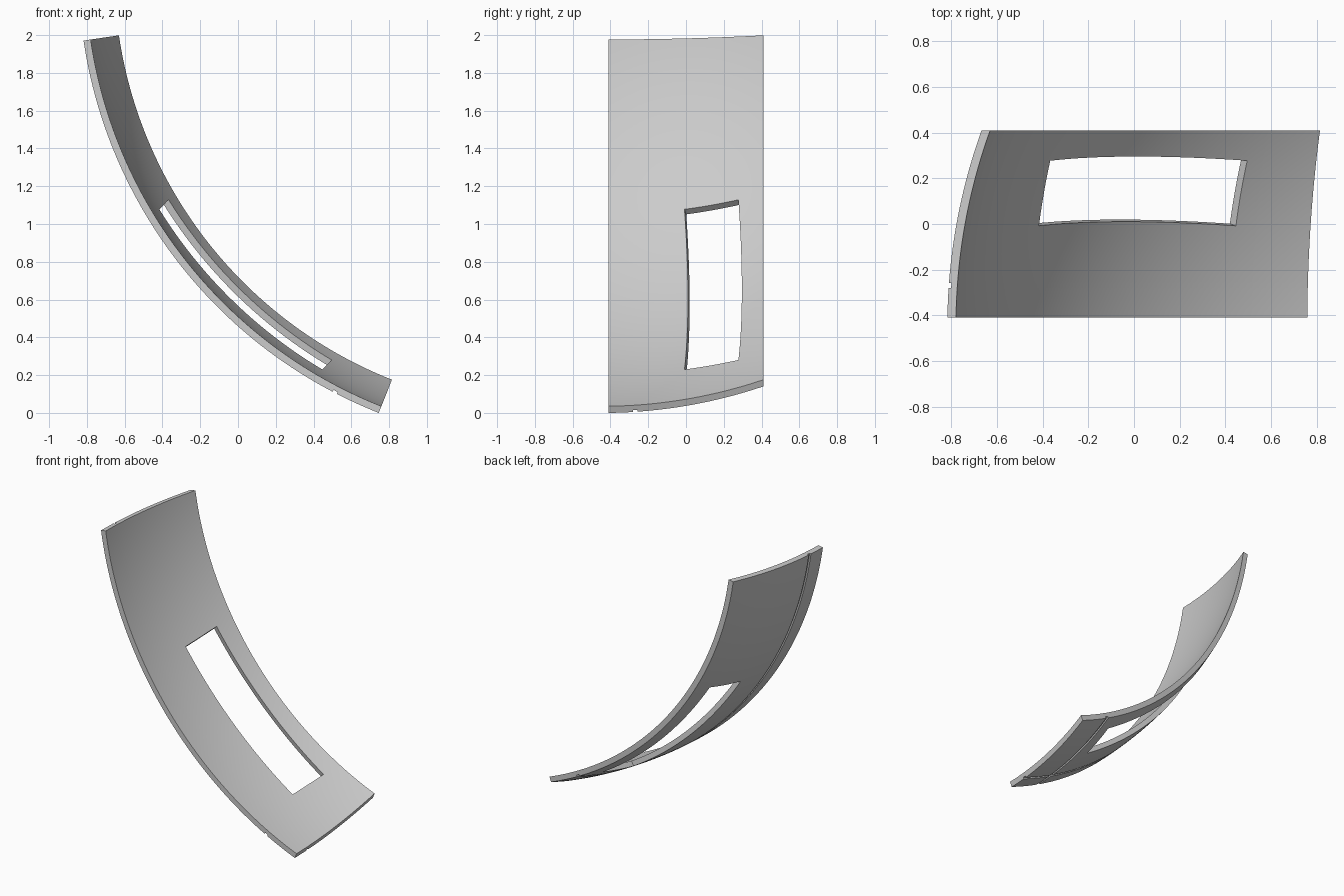
import bpy
import bmesh
from math import sin, cos, radians, sqrt
from mathutils import Matrix, Vector

if "Cube" in bpy.data.objects:
    bpy.data.objects.remove(bpy.data.objects["Cube"])

# Sphere the panel is cut from
CENTER = Vector((1.671, -0.45, 2.339))
RADIUS = 2.516
THICK = 0.038
HALF_WIDTH = 0.41
GROOVE = 0.011
START, END = 8.41, 68.41

grey = bpy.data.materials.new("panel grey")
grey.use_nodes = True
grey.diffuse_color = (0.6, 0.6, 0.6, 1)
grey.node_tree.nodes["Principled BSDF"].inputs["Base Color"].default_value = (0.6, 0.6, 0.6, 1)


def ring_radius(y):
    return sqrt(RADIUS ** 2 - (y - CENTER.y) ** 2)


def stations(lo, hi, count, g0, g1):
    """Even steps from lo to hi as (value, is_groove), with square groove walls."""
    vals = [lo + (hi - lo) * i / count for i in range(count + 1)]
    before = [(v, False) for v in vals if v < g0 - 0.001]
    after = [(v, False) for v in vals if v > g1 + 0.001]
    return before + [(g0, False), (g0, True), (g1, True), (g1, False)] + after


# Curved panel: cross-sections swept about the y axis, grooved on the outside
rows = stations(START, END, 96, 62.28, 62.86)
cols = stations(-HALF_WIDTH, HALF_WIDTH, 32, -0.28, -0.258)

bm = bmesh.new()
sections = []
for angle, row_cut in rows:
    a = radians(angle)

    def point(y, r):
        return bm.verts.new((CENTER.x - r * cos(a), y, CENTER.z - r * sin(a)))

    outer = [point(y, ring_radius(y) - GROOVE * (row_cut or col_cut)) for y, col_cut in cols]
    inner = [point(y, ring_radius(y) - THICK) for y, _ in reversed(cols)]
    sections.append(outer + inner)

n = len(sections[0])
for s, t in zip(sections, sections[1:]):
    for i in range(n):
        j = (i + 1) % n
        bm.faces.new((s[i], s[j], t[j], t[i]))

# End caps as strips between outer and inner edges
for s in (sections[0], sections[-1]):
    for i in range(n // 2 - 1):
        bm.faces.new((s[i], s[i + 1], s[n - 2 - i], s[n - 1 - i]))

bmesh.ops.remove_doubles(bm, verts=bm.verts, dist=0.00001)
bmesh.ops.recalc_face_normals(bm, faces=bm.faces)
mesh = bpy.data.meshes.new("curved_panel")
bm.to_mesh(mesh)
bm.free()
mesh.materials.append(grey)
panel = bpy.data.objects.new("curved_panel", mesh)
bpy.context.collection.objects.link(panel)

# Window cutter: straight box aligned to the surface normal at the window
mid = radians(45.5)
win_y = 0.163
r = ring_radius(win_y)
spot = Vector((CENTER.x - r * cos(mid), win_y, CENTER.z - r * sin(mid)))
normal = (spot - CENTER).normalized()
along = Vector((sin(mid), 0, -cos(mid)))
across = normal.cross(along)
turn = Matrix((along, across, normal)).transposed().to_4x4()
bpy.ops.mesh.primitive_cube_add(size=1)
cutter = bpy.context.object
cutter.name = "window_cutter"
cutter.matrix_world = Matrix.Translation(spot) @ turn @ Matrix.Diagonal((1.21, 0.294, 0.6, 1))
cutter.hide_render = True

cut = panel.modifiers.new("window", 'BOOLEAN')
cut.operation = 'DIFFERENCE'
cut.solver = 'EXACT'
cut.object = cutter
bpy.ops.object.select_all(action='DESELECT')
panel.select_set(True)
bpy.context.view_layer.objects.active = panel
bpy.ops.object.modifier_apply(modifier=cut.name)
bpy.data.objects.remove(cutter)

bpy.ops.object.shade_smooth_by_angle(angle=radians(30))
